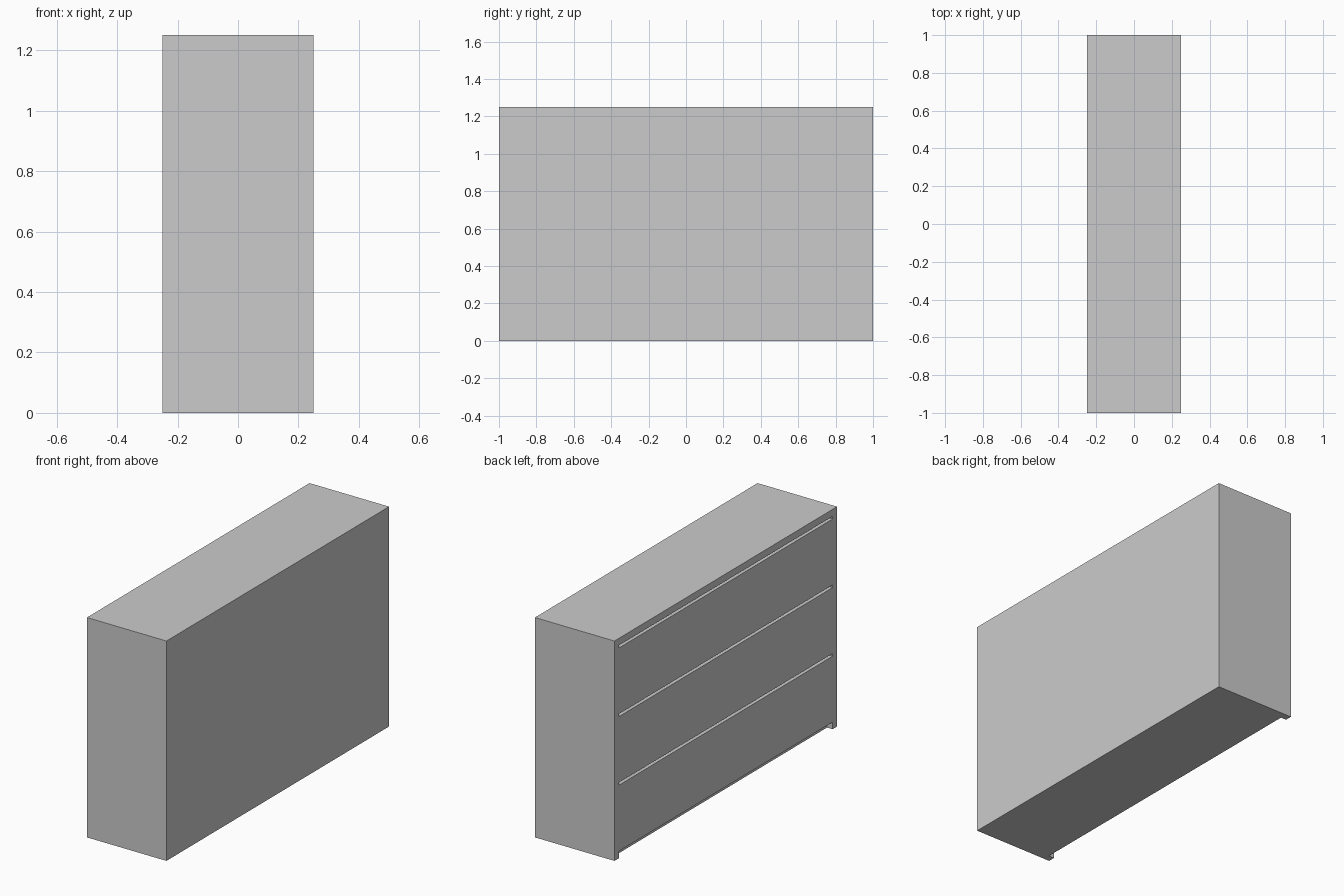
import bpy

if "Cube" in bpy.data.objects:
    bpy.data.objects.remove(bpy.data.objects["Cube"])

W, L, H = 0.5, 2.0, 1.25      # depth (x), length (y), height (z)
T = 0.04                      # panel thickness
RECESS = 0.035                # depth of drawer fronts and toe recess
GAP = 0.015                   # finger gap above each drawer
DRAWERS = 3


def box(name, lo, hi):
    size = [b - a for a, b in zip(lo, hi)]
    mid = [(a + b) / 2 for a, b in zip(lo, hi)]
    bpy.ops.mesh.primitive_cube_add(size=1, location=mid)
    ob = bpy.context.object
    ob.name = name
    ob.scale = size
    bpy.ops.object.transform_apply(location=False, rotation=False, scale=True)
    return ob


x0, x1 = -W / 2, W / 2
y1 = L / 2
yi = y1 - T

# Full-depth end panels that reach the floor
box("end_panel_front", (x0, -y1, 0), (x1, -yi, H))
box("end_panel_back", (x0, yi, 0), (x1, y1, H))

# Top board between the end panels
box("top_board", (x0, -yi, H - T), (x1, yi, H))

# Carcass core, set back behind the drawer fronts
box("carcass", (x0 + RECESS, -yi, 0), (x1, yi, H - T))

# Flush drawer fronts on the -x side, each with a gap above
pitch = (H - 2 * T) / DRAWERS
for i in range(DRAWERS):
    z = T + i * pitch
    box(f"drawer_front_{i + 1}", (x0, -yi, z), (x0 + RECESS, yi, z + pitch - GAP))
